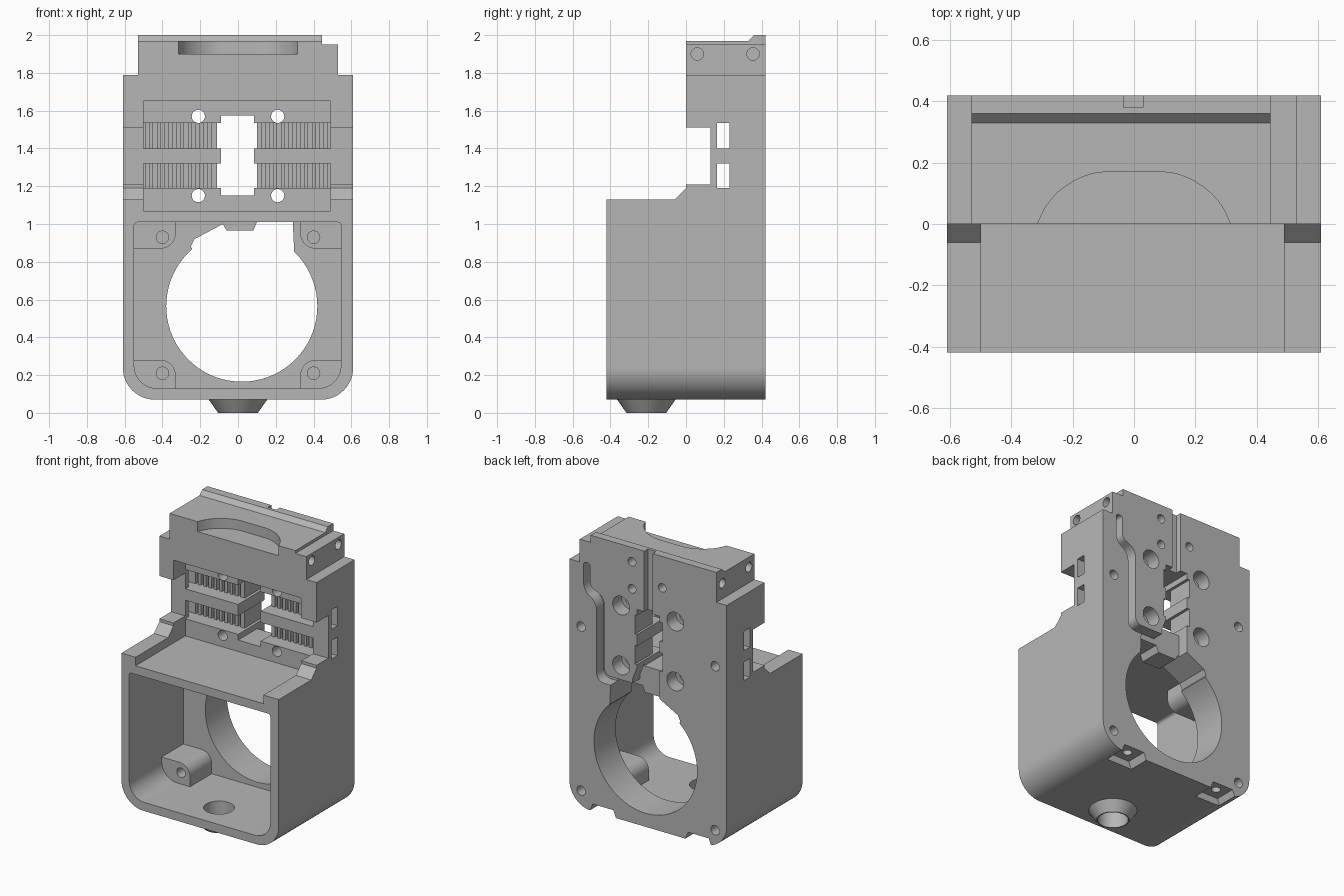
import bpy, bmesh, math
from mathutils import Vector, Matrix
from mathutils.geometry import interpolate_bezier

old = bpy.data.objects.get("Cube")
if old:
    bpy.data.objects.remove(old, do_unlink=True)

grey = bpy.data.materials.new("plain grey")
grey.use_nodes = True
COLOUR = (0.47, 0.47, 0.47, 1)
grey.diffuse_color = COLOUR
grey.node_tree.nodes["Principled BSDF"].inputs["Base Color"].default_value = COLOUR


def make_object(name, bm):
    bmesh.ops.recalc_face_normals(bm, faces=bm.faces)
    mesh = bpy.data.meshes.new(name)
    bm.to_mesh(mesh)
    bm.free()
    mesh.materials.append(grey)
    obj = bpy.data.objects.new(name, mesh)
    bpy.context.collection.objects.link(obj)
    return obj


def fillet(points):
    """Round each corner given as (u, v, radius)."""
    out = []
    for i, (u, v, r) in enumerate(points):
        p = Vector((u, v))
        if not r:
            out.append(p)
            continue
        a = (Vector(points[i - 1][:2]) - p).normalized()
        b = (Vector(points[(i + 1) % len(points)][:2]) - p).normalized()
        out += [q.to_2d() for q in interpolate_bezier(
            (p + a * r).to_3d(), (p + a * r * 0.45).to_3d(),
            (p + b * r * 0.45).to_3d(), (p + b * r).to_3d(), 10)]
    return out


def prism(bm, outline, axis, lo, hi):
    """Extrude an outline along an axis; u and v are the other axes in order."""
    def place(p, d):
        return {"x": (d, p[0], p[1]), "y": (p[0], d, p[1]), "z": (p[0], p[1], d)}[axis]
    face = bm.faces.new([bm.verts.new(place(p, lo)) for p in outline])
    ext = bmesh.ops.extrude_face_region(bm, geom=[face])
    verts = [g for g in ext["geom"] if isinstance(g, bmesh.types.BMVert)]
    bmesh.ops.translate(bm, verts=verts, vec=Vector(place((0, 0), hi - lo)))


def box(bm, x, y, z):
    prism(bm, [(x[0], z[0]), (x[1], z[0]), (x[1], z[1]), (x[0], z[1])], "y", *y)


def disc(bm, u, v, r, axis, lo, hi, n=32):
    ring = [(u + r * math.cos(math.tau * i / n), v + r * math.sin(math.tau * i / n))
            for i in range(n)]
    prism(bm, ring, axis, lo, hi)


def boolean(target, bm, operation="DIFFERENCE"):
    tool = make_object("cutter", bm)
    tool.hide_render = True
    mod = target.modifiers.new("cut", "BOOLEAN")
    mod.operation, mod.solver, mod.object = operation, "EXACT", tool
    deps = bpy.context.evaluated_depsgraph_get()
    mesh = bpy.data.meshes.new_from_object(target.evaluated_get(deps))
    target.modifiers.clear()
    target.data = mesh
    bpy.data.objects.remove(tool, do_unlink=True)


def cut(target, shape, *args):
    bm = bmesh.new()
    shape(bm, *args)
    boolean(target, bm)


# Body: side profile with rounded lower edges
bm = bmesh.new()
side = [(-.42, .07), (.42, .07), (.42, 2), (.36, 2), (.33, 1.97), (0, 1.97), (0, 1.51),
        (.13, 1.51), (.13, 1.21), (0, 1.21), (0, 1.19), (-.06, 1.13), (-.42, 1.13)]
prism(bm, side, "x", -.61, .61)
low = [e for e in bm.edges if all(v.co.z < .08 for v in e.verts)
       and abs(e.verts[0].co.x - e.verts[1].co.x) < .01]
bmesh.ops.bevel(bm, geom=low, offset=.17, segments=12, profile=.5, affect="EDGES")
body = make_object("carriage_body", bm)

# Shoulders and stepped top
for x in ((-.8, -.53), (.53, .8)):
    cut(body, box, x, (-.1, .6), (1.79, 2.2))
cut(body, box, (.445, .8), (-.1, .6), (1.95, 2.2))

# Scoop in the top front
scoop = fillet([(-.315, -.1, 0), (-.315, 0, 0), (-.24, .17, .15),
                (.24, .17, .15), (.315, 0, 0), (.315, -.1, 0)])
cut(body, prism, scoop, "z", 1.9, 2.2)

# Upper recess, and the lowered shelf between the side rails
cut(body, box, (-.5, .49), (-.6, .13), (1.07, 1.65))

# Front chamber, then a rear chamber that leaves corner bosses
chamber = fillet([(-.55, .13, .12), (.545, .13, .12), (.545, 1.01, .02), (-.55, 1.01, .02)])
cut(body, prism, chamber, "y", -.6, -.06)
L, R, B, T = -.55, .545, .28, .87
cross = fillet([(-.33, .13, 0), (.33, .13, 0), (.33, B, .08), (R, B, 0), (R, T, 0),
                (.33, T, .08), (.33, 1.01, 0), (-.33, 1.01, 0), (-.33, T, .08),
                (L, T, 0), (L, B, 0), (-.33, B, .08)])
cut(body, prism, cross, "y", -.1, .18)

# Large round opening with two lobes and an irregular top
cut(body, disc, .02, .565, .4, "y", .1, .6, 72)
lobes = fillet([(-.37, .54, 0), (-.53, .36, .1), (-.46, .28, .07), (-.2, .28, 0),
                (.41, .59, 0), (.56, .77, .1), (.49, .84, .07), (.2, .84, 0)])
cut(body, prism, lobes, "y", .1, .6)
crown = [(-.2, .8), (-.25, .88), (-.23, .92), (-.08, 1), (-.06, .965), (.08, .965),
         (.1, 1.01), (.29, 1.01), (.3, .8)]
cut(body, prism, crown, "y", .1, .6)

# Central opening and belt slots
cut(body, box, (-.09, .085), (.05, .6), (1.15, 1.575))
ROWS = ((1.19, 1.32), (1.4, 1.535))
for z in ROWS:
    cut(body, box, (-.11, .1), (.05, .6), z)
    cut(body, box, (-.5, .49), (.05, .23), z)
    cut(body, box, (-.8, .8), (.165, .23), z)

# Belt tooth grooves
bm = bmesh.new()
for z in ROWS:
    for start in (-.49, .125):
        for i in range(9):
            x = start + i * .041
            box(bm, (x, x + .02), (.2, .265), z)
boolean(body, bm)

# Clamp screw holes with rear counterbores
for x in (-.21, .21):
    for z in (1.15, 1.57):
        cut(body, disc, x, z, .035, "y", .05, .6)
        cut(body, disc, x, z, .065, "y", .32, .6)

# Boss holes, rear mounting holes and side holes
for s in (-1, 1):
    for z in (.21, .93):
        cut(body, disc, .4 * s, z, .033, "y", -.2, .12)
    for z in (.19, 1.34):
        cut(body, disc, .52 * s, z, .033, "y", .3, .6)
    for y in (.06, .355):
        cut(body, disc, y, 1.9, .033, "x", min(.4 * s, .7 * s), max(.4 * s, .7 * s))
for x, z in ((.125, 1.9), (.125, 1.71), (-.11, 1.78)):
    cut(body, disc, x, z, .03, "y", .3, .6)

# Rear vertical groove and relief under the central opening
cut(body, box, (-.035, .03), (.38, .6), (1.5, 2.2))
cut(body, prism, [(-.09, .94), (.12, .94), (.12, 1.08), (.085, 1.17), (-.09, 1.17)],
    "y", .34, .6)

# Rear cable channel
channel = fillet([(.5, 1.8, .02), (.5, 1.6, .05), (.4, 1.54, .05), (.4, .99, .06),
                  (.11, .99, 0), (.11, 1.05, 0), (.34, 1.05, .05), (.34, 1.59, .05),
                  (.45, 1.64, .03), (.45, 1.8, .02)])
cut(body, prism, channel, "y", .34, .6)

# Notches with screw holes under the rear edge
for x in (-.39, .35):
    notch = [(x - .13, 0), (x + .13, 0), (x + .08, .12), (x - .08, .12)]
    cut(body, prism, notch, "y", .27, .6)
    cut(body, disc, x, .35, .03, "z", .05, .2)

# Tapered nozzle ring below, with its bore
bm = bmesh.new()
bmesh.ops.create_cone(bm, cap_ends=True, segments=48, radius1=.105, radius2=.165,
                      depth=.085, matrix=Matrix.Translation((0, -.21, .0425)))
boolean(body, bm, "UNION")
cut(body, disc, 0, -.21, .098, "z", -.1, .3, 48)

# Smooth shading on the round surfaces only
bpy.ops.object.select_all(action="DESELECT")
body.select_set(True)
bpy.context.view_layer.objects.active = body
bpy.ops.object.shade_smooth_by_angle(angle=math.radians(25))
weighted = body.modifiers.new("weighted normals", "WEIGHTED_NORMAL")
weighted.keep_sharp = True
